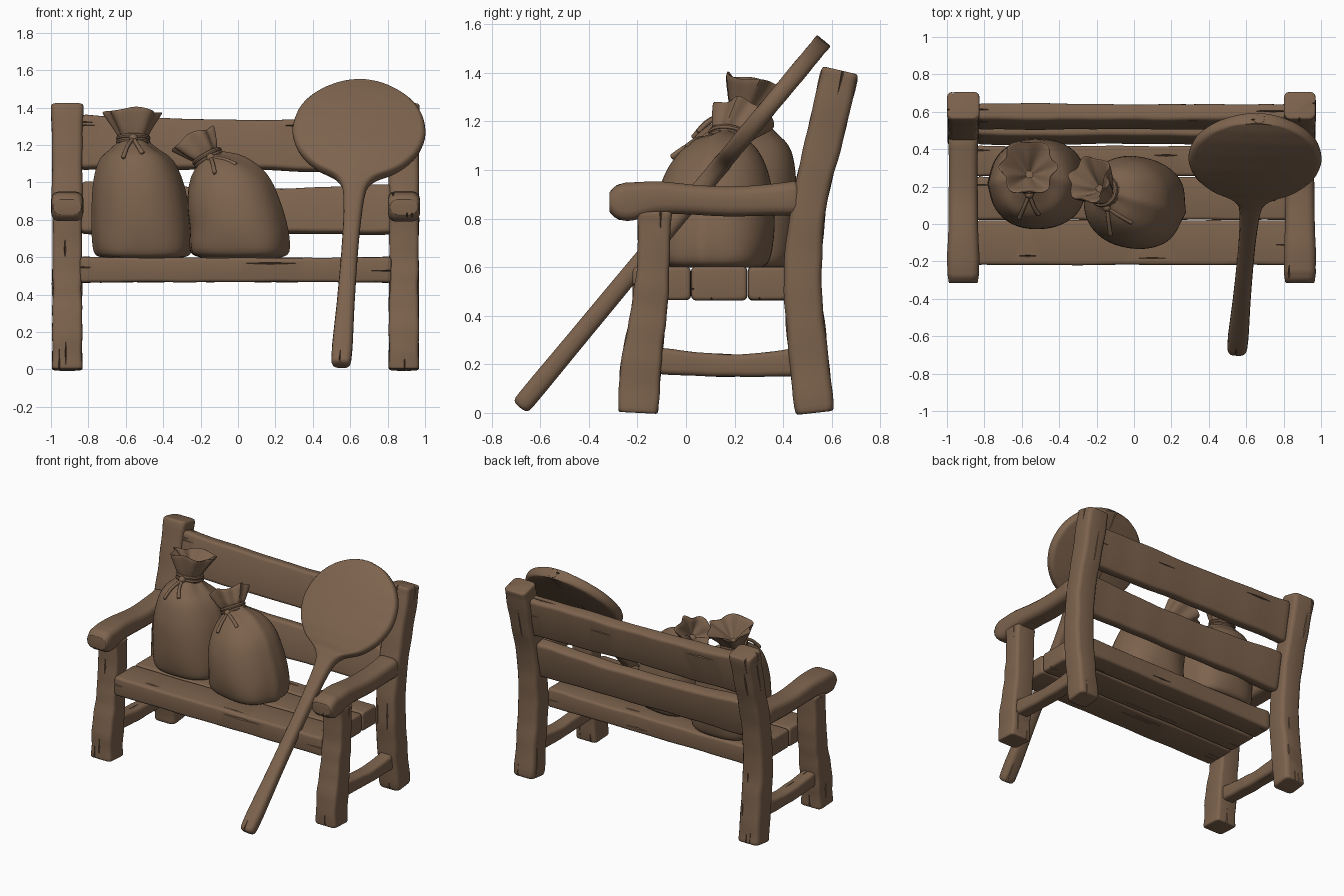
import bpy, bmesh, math, random
from mathutils import Vector, Matrix

if "Cube" in bpy.data.objects:
    bpy.data.objects.remove(bpy.data.objects["Cube"])

random.seed(7)
brown = bpy.data.materials.new("warm brown")
brown.diffuse_color = (0.205, 0.125, 0.075, 1)
brown.use_nodes = True
brown.node_tree.nodes["Principled BSDF"].inputs["Base Color"].default_value = brown.diffuse_color


def spline(rows, n):
    """Catmull-Rom interpolation of equal-length tuples, n steps per segment."""
    out = []
    for i in range(len(rows) - 1):
        a, b, c, d = (rows[max(i - 1, 0)], rows[i], rows[i + 1], rows[min(i + 2, len(rows) - 1)])
        for k in range(n):
            t = k / n
            out.append(tuple(0.5 * (2 * q + (r - p) * t + (2 * p - 5 * q + 4 * r - s) * t * t
                             + (3 * q - p - 3 * r + s) * t ** 3) for p, q, r, s in zip(a, b, c, d)))
    return out + [tuple(rows[-1])]


def loft(name, rings):
    """Closed skin over equally sized rings of points."""
    bm = bmesh.new()
    vs = [[bm.verts.new(p) for p in ring] for ring in rings]
    m = len(vs[0])
    for r0, r1 in zip(vs, vs[1:]):
        for j in range(m):
            bm.faces.new((r0[j], r0[(j + 1) % m], r1[(j + 1) % m], r1[j]))
    bm.faces.new(vs[0])
    bm.faces.new(vs[-1])
    bmesh.ops.recalc_face_normals(bm, faces=bm.faces)
    me = bpy.data.meshes.new(name)
    bm.to_mesh(me)
    bm.free()
    ob = bpy.data.objects.new(name, me)
    bpy.context.collection.objects.link(ob)
    return ob


def carve(ob, spots):
    """Cut thin lens-shaped grain cracks into a wooden part."""
    bm = bmesh.new()
    for c, t, u, v in spots:
        e = [bm.verts.new(c + d) for d in (t, u, -t, -u)]
        for tip in (v, -v):
            p = bm.verts.new(c + tip)
            for k in range(4):
                bm.faces.new((e[k], e[(k + 1) % 4], p))
    bmesh.ops.recalc_face_normals(bm, faces=bm.faces)
    me = bpy.data.meshes.new("crack_cutter")
    bm.to_mesh(me)
    bm.free()
    cutter = bpy.data.objects.new("crack_cutter", me)
    cutter.hide_render = True
    bpy.context.collection.objects.link(cutter)
    mod = ob.modifiers.new("cracks", 'BOOLEAN')
    mod.operation, mod.solver, mod.object = 'DIFFERENCE', 'EXACT', cutter
    bpy.context.view_layer.update()
    dg = bpy.context.evaluated_depsgraph_get()
    cut = bpy.data.meshes.new_from_object(ob.evaluated_get(dg))
    ob.modifiers.clear()
    if len(cut.polygons) > 20:
        ob.data = cut
    bpy.data.objects.remove(cutter)


def beam(name, pts, side, r=0.022, n=6, wob=0.003, cracks=0):
    """Rounded bar along pts (x, y, z, width along side, height)."""
    rows = spline(pts, n)
    pos = [Vector(p[:3]) for p in rows]
    last = len(pos) - 1
    ph = [random.uniform(0, 6.28) for _ in range(4)]
    frames = []
    for i, p in enumerate(rows):
        t = (pos[min(i + 1, last)] - pos[max(i - 1, 0)]).normalized()
        u = Vector(side)
        u = (u - t * u.dot(t)).normalized()
        w = p[3] + wob * (math.sin(i * .7 + ph[0]) + math.sin(i * 1.3 + ph[1]))
        h = p[4] + wob * (math.sin(i * .6 + ph[2]) + math.sin(i * 1.5 + ph[3]))
        frames.append((pos[i], t, u, t.cross(u), w, h))

    def rounded_end(f, other, sgn):
        c, t, u, v, w, h = f
        b = min(r, 0.45 * (other - c).length, 0.4 * w, 0.4 * h)
        return [(c + t * sgn * b * o, t, u, v, w - 2 * b * s, h - 2 * b * s)
                for o, s in ((0, 1), (.1, .55), (.4, .2), (1, 0))]

    full = (rounded_end(frames[0], pos[1], 1) + frames[1:-1]
            + rounded_end(frames[-1], pos[-2], -1)[::-1])
    rings = []
    for c, t, u, v, w, h in full:
        q = min(r, .49 * w, .49 * h)
        ring = []
        for k, (sx, sy) in enumerate(((1, 1), (-1, 1), (-1, -1), (1, -1))):
            for m in range(4):
                a = math.radians(90 * k + 30 * m)
                ring.append(c + u * (sx * (w / 2 - q) + q * math.cos(a))
                            + v * (sy * (h / 2 - q) + q * math.sin(a)))
        rings.append(ring)
    ob = loft(name, rings)
    spots = []
    for k in range(cracks):
        i = 0 if k % 4 == 0 else last if k % 4 == 2 else random.randint(1, last - 1)
        c, t, u, v, w, h = frames[i]
        off = random.uniform(-.36, .36)
        sg = random.choice((-1, 1))
        if k % 3 == 2:
            u, v, w, h = v, u, h, w
        spots.append((c + v * sg * h / 2 + u * off * w, t * random.uniform(.06, .16),
                      u * random.uniform(.003, .006), v * random.uniform(.012, .02)))
    if spots:
        carve(ob, spots)
    return ob


# bench ends: posts, legs, armrests and stretchers on both sides
X = (1, 0, 0)
for label, x in (("left", -0.913), ("right", 0.887)):
    beam(label + "_front_leg", [(x, -.197, 0, .16, .165), (x, -.185, .2, .16, .165), (x, -.155, .4, .155, .15),
         (x, -.135, .6, .155, .135), (x, -.13, .83, .16, .14)], X, cracks=6)
    beam(label + "_back_post", [(x, .53, 0, .16, .16), (x, .50, .28, .16, .16), (x, .48, .55, .16, .155),
         (x, .505, .85, .16, .145), (x, .575, 1.15, .165, .15), (x, .635, 1.41, .17, .155)],
         X, r=.03, cracks=8)
    beam(label + "_armrest", [(x, -.315, .868, .15, .085), (x, -.285, .868, .165, .135), (x, -.23, .87, .172, .155),
         (x, -.1, .885, .165, .135), (x, .18, .87, .155, .12), (x, .47, .885, .155, .14)],
         X, r=.04, n=4, wob=.002, cracks=5)
    beam(label + "_stretcher", [(x, -.12, .215, .10, .11), (x, .06, .20, .10, .095), (x, .25, .195, .10, .095),
         (x, .47, .21, .10, .115)], X, n=5, wob=.002, cracks=4)

# seat planks
for k, (y, w) in enumerate(((-.10, .238), (.137, .23), (.337, .16))):
    beam("seat_plank_%d" % (k + 1), [(-.845, y, .533, w, .138), (-.4, y, .532, w, .13), (.1, y, .532, w, .13),
         (.5, y, .532, w, .13), (.82, y, .533, w, .138)], (0, 1, 0), r=.018, wob=.002, cracks=10)

# backrest slats, leaning with the posts
LEAN = (0, .2, .98)
beam("lower_back_slat", [(-.84, .492, .865, .28, .09), (-.4, .49, .855, .25, .09), (.1, .49, .845, .24, .085),
     (.5, .49, .85, .25, .09), (.82, .492, .855, .27, .09)], LEAN, cracks=11)
beam("upper_back_slat", [(-.84, .575, 1.215, .29, .09), (-.4, .575, 1.205, .27, .095), (.1, .573, 1.2, .265, .09),
     (.5, .573, 1.195, .28, .09), (.82, .572, 1.19, .285, .09)], LEAN, cracks=11)

# big wooden paddle leaning on the seat
foot = Vector((.55, -.683, .024))
axis = Vector((.06, .64, .772)).normalized()
shape = [(0, .10, .08), (.13, .11, .08), (.42, .095, .078), (.77, .09, .075), (1.02, .095, .075),
         (1.17, .11, .075), (1.25, .145, .075), (1.30, .22, .075)]
for deg in range(25, 176, 10):
    a = math.radians(deg)
    shape.append((1.628 - .335 * math.cos(a), .71 * math.sin(a), .072))
beam("paddle", [(*(foot + axis * s), w, h) for s, w, h in shape], X, r=.03, n=2, wob=.001, cracks=7)


def sack(name, rows, rot):
    """Cloth sack from rows (cx, cy, z, rx, ry, tilt_x, tilt_y, pleat, square)."""
    rings = []
    for cx, cy, z, rx, ry, tx, ty, pleat, square in spline(rows, 4):
        turn = Matrix.Rotation(ty, 3, 'Y') @ Matrix.Rotation(tx, 3, 'X') @ Matrix.Rotation(rot, 3, 'Z')
        square = max(square, 0)
        p = 2 + square
        ring = []
        for j in range(64):
            a = 2 * math.pi * j / 64
            c, s = math.cos(a), math.sin(a)
            f = (abs(c) ** p + abs(s) ** p) ** (-1 / p)
            f *= 1 + pleat * math.cos(6 * a + math.sin(2 * a))          # gathered folds
            # side seam and bottom corner ears
            f += .025 * math.exp(-(s / .1) ** 2) + .07 * square * math.exp(-(s / .2) ** 2)
            lift = .10 * pleat * math.sin(4 * a + 1)
            ring.append(Vector((cx, cy, z)) + turn @ Vector((rx * f * c, ry * f * s, lift)))
        rings.append(ring)
    return loft(name, rings)


def tie(name, c, tilt, radius, knot, tails):
    """Double cord round the neck with a knot and two loose ends."""
    up = Matrix.Rotation(tilt[1], 3, 'Y') @ Matrix.Rotation(tilt[0], 3, 'X')
    for k in (-1, 1):
        bpy.ops.mesh.primitive_torus_add(location=Vector(c) + up @ Vector((0, 0, .011 * k)), rotation=up.to_euler(),
                                         major_radius=radius, minor_radius=.013, major_segments=32, minor_segments=8)
        bpy.context.object.name = name + "_cord"
    bpy.ops.mesh.primitive_uv_sphere_add(segments=16, ring_count=10, radius=.024, location=knot)
    bpy.context.object.name = name + "_knot"
    for mid, end in tails:
        beam(name + "_cord_end", [(*knot, .022, .02), (*mid, .022, .02), (*end, .026, .022)],
             (.3, .3, 1), r=.01, n=4, wob=0)


# tall sack
sack("tall_sack", [
    (-.51, .215, .598, .20, .18, 0, 0, 0, .6), (-.51, .215, .625, .24, .215, 0, 0, 0, .8),
    (-.515, .215, .75, .257, .24, 0, 0, 0, .3), (-.525, .215, .90, .247, .24, 0, 0, 0, .2),
    (-.535, .22, 1.02, .228, .228, 0, 0, .005, .1), (-.545, .23, 1.12, .188, .195, -.1, 0, .015, 0),
    (-.555, .24, 1.18, .115, .125, -.15, 0, .04, 0), (-.56, .25, 1.225, .075, .078, -.2, 0, .05, 0),
    (-.563, .265, 1.28, .095, .10, -.2, 0, .08, 0), (-.565, .30, 1.36, .142, .148, -.22, 0, .09, 0),
    (-.565, .302, 1.355, .125, .13, -.22, 0, .09, 0), (-.563, .28, 1.30, .06, .065, -.2, 0, .1, 0),
    (-.56, .265, 1.26, .02, .02, -.2, 0, .05, 0)], 0.0)
tie("tall_sack", (-.56, .25, 1.225), (-.2, 0), .08, (-.56, .16, 1.235),
    [((-.59, .085, 1.195), (-.615, .03, 1.13)), ((-.535, .09, 1.195), (-.51, .05, 1.155))])

# short sack, leaning left
sack("short_sack", [
    (.015, .12, .598, .205, .18, 0, 0, 0, .6), (.01, .115, .63, .25, .22, 0, 0, 0, .8),
    (.005, .115, .75, .257, .245, 0, 0, 0, .3), (-.025, .12, .89, .242, .235, 0, -.1, 0, .2),
    (-.055, .13, 1.0, .212, .205, 0, -.2, .005, .1), (-.105, .15, 1.08, .15, .15, -.05, -.35, .03, 0),
    (-.16, .175, 1.13, .07, .073, -.15, -.5, .05, 0), (-.188, .195, 1.165, .085, .092, -.2, -.5, .08, 0),
    (-.235, .235, 1.225, .118, .128, -.25, -.5, .1, 0), (-.236, .235, 1.221, .10, .11, -.25, -.5, .1, 0),
    (-.205, .205, 1.185, .05, .055, -.2, -.5, .1, 0), (-.185, .19, 1.155, .02, .02, -.2, -.5, .05, 0)], -.2)
tie("short_sack", (-.16, .175, 1.13), (-.15, -.5), .075, (-.145, .09, 1.13),
    [((-.135, .01, 1.10), (-.125, -.06, 1.05)), ((-.08, .045, 1.125), (-.01, .005, 1.095))])

# one brown for everything, smooth with crisp edges kept
for ob in bpy.context.scene.objects:
    ob.data.materials.clear()
    ob.data.materials.append(brown)
    ob.select_set(True)
    bpy.context.view_layer.objects.active = ob
bpy.ops.object.shade_smooth_by_angle(angle=math.radians(38))
